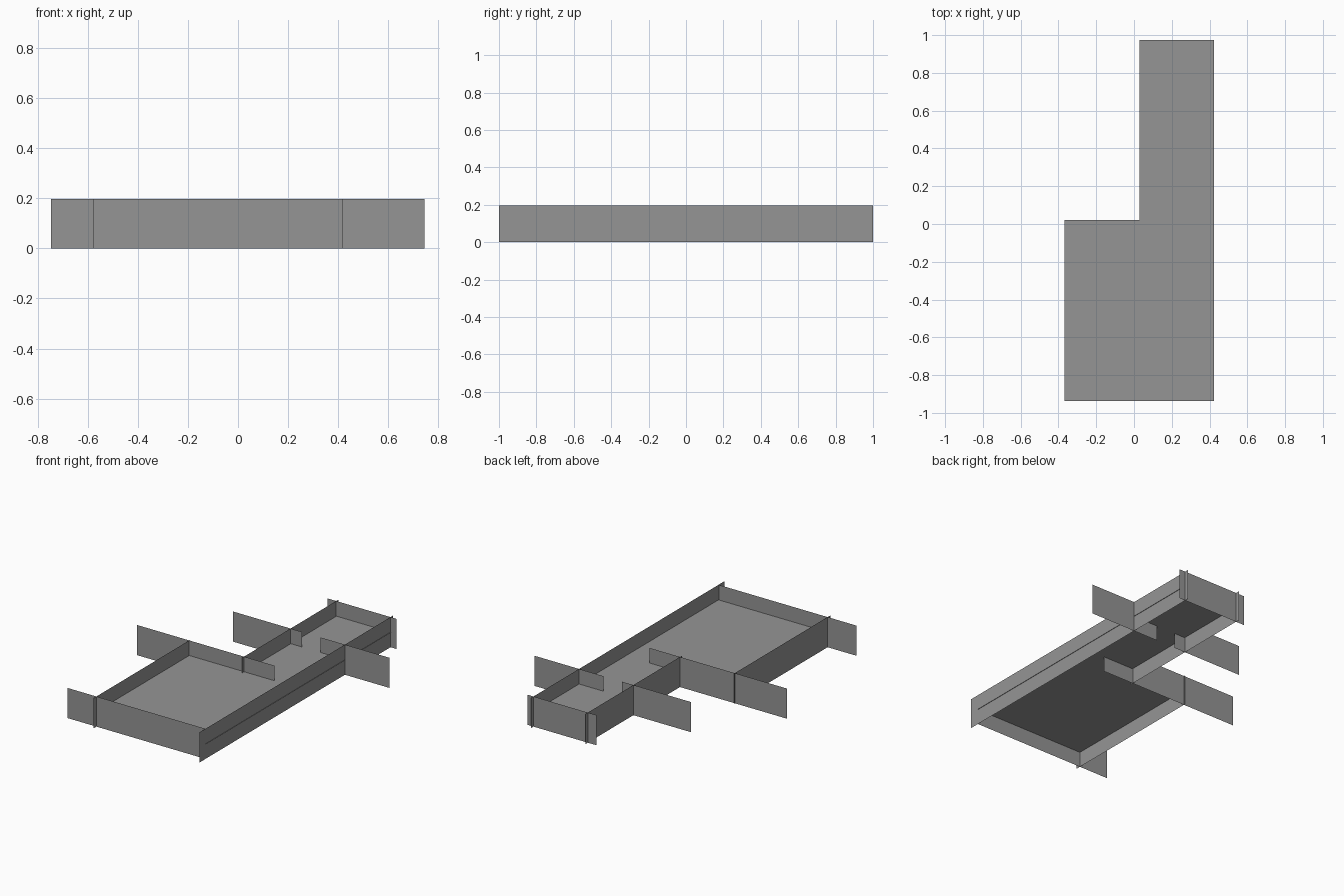
import bpy

if "Cube" in bpy.data.objects:
    bpy.data.objects.remove(bpy.data.objects["Cube"])

H = 0.197          # wall height
FLOOR_Z = H / 2    # floor meets the walls at half height

grey = bpy.data.materials.new("plain grey")
grey.diffuse_color = (0.30, 0.30, 0.30, 1)
grey.use_nodes = True
grey.node_tree.nodes["Principled BSDF"].inputs["Base Color"].default_value = grey.diffuse_color


def sheet(name, verts, faces):
    """Thin sheet object from corner points."""
    me = bpy.data.meshes.new(name)
    me.from_pydata(verts, [], faces)
    me.materials.append(grey)
    ob = bpy.data.objects.new(name, me)
    bpy.context.collection.objects.link(ob)
    return ob


def wall(name, a, b):
    """Upright sheet between two plan points."""
    return sheet(name, [(*a, 0), (*b, 0), (*b, H), (*a, H)], [(0, 1, 2, 3)])


# L-shaped floor
outline = [(-0.368, -0.937), (0.424, -0.937), (0.424, 0.974),
           (0.030, 0.974), (0.030, 0.022), (-0.368, 0.022)]
sheet("floor", [(x, y, FLOOR_Z) for x, y in outline], [tuple(range(6))])

# Walls running left to right: name, y, x start, x end
for name, y, x0, x1 in [
    ("front_wall", -0.937, -0.578, 0.418),
    ("middle_wall", 0.022, -0.747, 0.250),
    ("left_divider", 0.503, -0.388, 0.110),
    ("right_divider", 0.503, 0.245, 0.744),
    ("back_wall", 0.974, -0.034, 0.465),
]:
    wall(name, (x0, y), (x1, y))

# Walls running front to back: name, x, y start, y end
for name, x, y0, y1 in [
    ("left_wall", -0.368, -0.967, 0.030),
    ("corridor_wall", 0.028, 0.003, 1.0),
    ("right_wall", 0.421, -1.0, 1.0),
]:
    wall(name, (x, y0), (x, y1))
